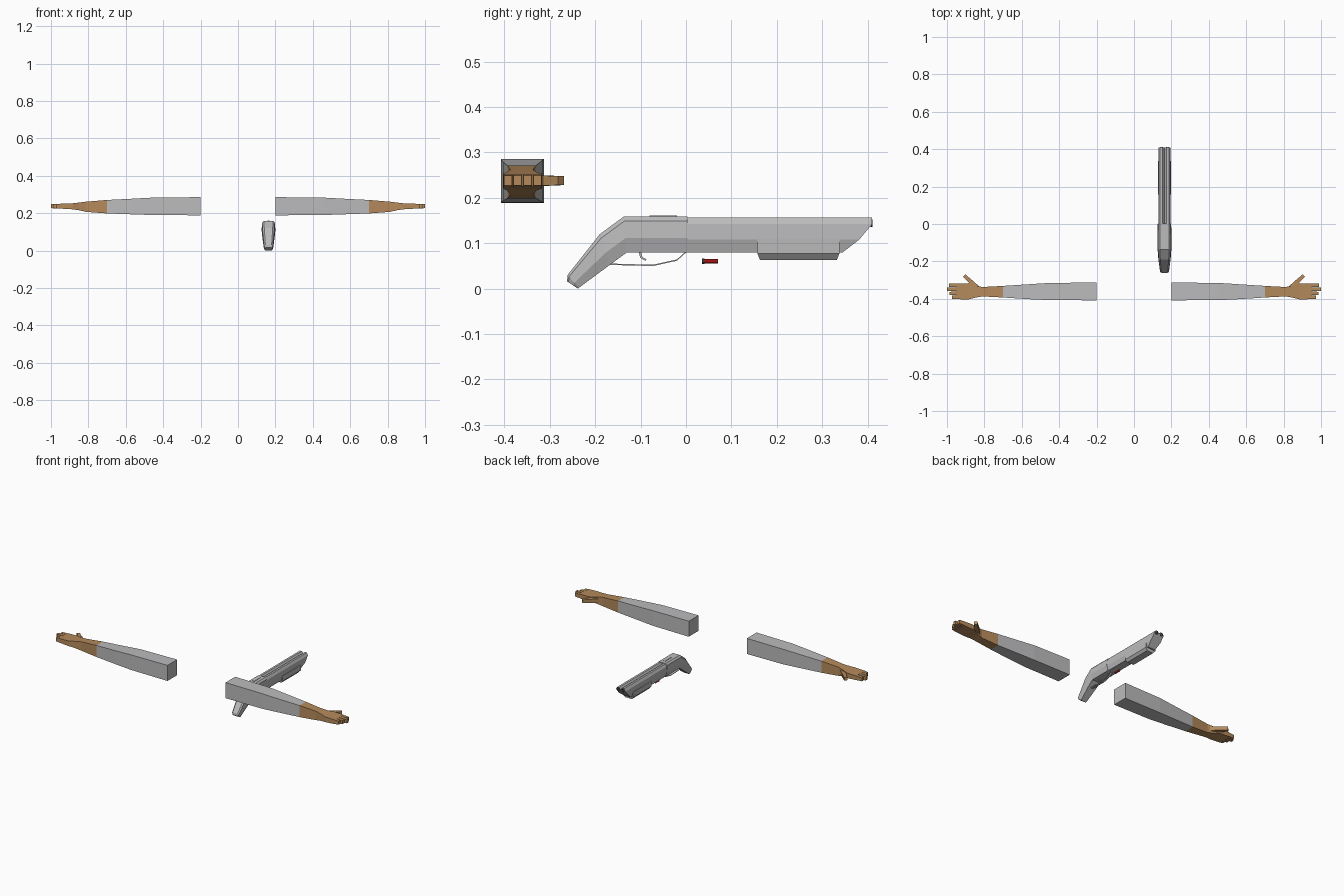
import bpy, bmesh, math
from mathutils import Vector

if "Cube" in bpy.data.objects:
    bpy.data.objects.remove(bpy.data.objects["Cube"])

GX = 0.163  # centre line of the gun


def mat(name, rgb):
    m = bpy.data.materials.new(name)
    m.diffuse_color = (*rgb, 1)
    m.use_nodes = True
    m.node_tree.nodes["Principled BSDF"].inputs["Base Color"].default_value = m.diffuse_color
    return m


grey = mat("grey", (0.5, 0.5, 0.51))
skin = mat("skin", (0.46, 0.255, 0.105))
red = mat("red", (0.65, 0.01, 0.01))
dark = mat("dark_grey", (0.06, 0.06, 0.065))


def loft(name, rings, material):
    """Skin a closed solid over equal-sized rings of points."""
    bm = bmesh.new()
    vs = [[bm.verts.new(p) for p in r] for r in rings]
    n = len(rings[0])
    for a, b in zip(vs, vs[1:]):
        for i in range(n):
            j = (i + 1) % n
            bm.faces.new((a[i], a[j], b[j], b[i]))
    bm.faces.new(vs[0])
    bm.faces.new(vs[-1])
    bmesh.ops.recalc_face_normals(bm, faces=bm.faces)
    me = bpy.data.meshes.new(name)
    bm.to_mesh(me)
    bm.free()
    me.materials.append(material)
    ob = bpy.data.objects.new(name, me)
    bpy.context.collection.objects.link(ob)
    return ob


def arm_rings(stations, side):
    """Rectangular rings along x from (x, y0, y1, z0, z1)."""
    return [[(side * x, y0, z0), (side * x, y1, z0), (side * x, y1, z1), (side * x, y0, z1)]
            for x, y0, y1, z0, z1 in stations]


def mirrored(half):
    """Full outline from half-profile (x, z) ordered top to bottom."""
    return half + [(-x, z) for x, z in reversed(half) if x > 0]


def bar(name, p, q, w, h, material, taper=1.0):
    """Rectangular bar from p to q."""
    p, q = Vector(p), Vector(q)
    d = (q - p).normalized()
    up = Vector((0, 0, 1)) if abs(d.z) < 0.9 else Vector((0, 1, 0))
    s = d.cross(up).normalized()
    u = s.cross(d)
    rings = [[c + s * (i * w * k / 2) + u * (j * h * k / 2)
              for i, j in ((-1, -1), (1, -1), (1, 1), (-1, 1))]
             for c, k in ((p, 1), (q, taper))]
    return loft(name, rings, material)


# Arms
sleeve = [(0.2, -0.408, -0.313, 0.189, 0.286), (0.45, -0.407, -0.315, 0.19, 0.284),
          (0.56, -0.402, -0.322, 0.194, 0.278), (0.7, -0.393, -0.331, 0.199, 0.271)]
hand = [(0.7, -0.393, -0.331, 0.199, 0.271), (0.81, -0.387, -0.337, 0.207, 0.262),
        (0.85, -0.394, -0.33, 0.216, 0.257), (0.885, -0.403, -0.317, 0.221, 0.253),
        (0.95, -0.402, -0.317, 0.225, 0.251)]
fingers = [(-0.392, 0.973), (-0.371, 0.986), (-0.349, 1.0), (-0.327, 0.988)]
for side, label in ((1, "right"), (-1, "left")):
    loft(label + "_sleeve", arm_rings(sleeve, side), grey)
    loft(label + "_hand", arm_rings(hand, side), skin)
    for i, (y, tip) in enumerate(fingers):
        bar(f"{label}_finger_{i + 1}", (side * 0.94, y, 0.238), (side * tip, y, 0.238),
            0.02, 0.026, skin, 0.85)
    bar(label + "_thumb_base", (side * 0.83, -0.352, 0.238), (side * 0.875, -0.308, 0.238),
        0.03, 0.026, skin, 0.85)
    bar(label + "_thumb", (side * 0.868, -0.314, 0.238), (side * 0.908, -0.275, 0.238),
        0.022, 0.023, skin, 0.85)

# Twin barrel block with a raked muzzle
profile = mirrored([(0, 0.144), (0.01, 0.157), (0.023, 0.157), (0.032, 0.142),
                    (0.033, 0.108), (0.025, 0.08)])


def muzzle_y(z):
    return 0.41 if z > 0.13 else 0.345 + (z - 0.08) * 1.3


loft("barrels", [[(GX + x, -0.005, z) for x, z in profile],
                 [(GX + x, muzzle_y(z), z) for x, z in profile]], grey)
# Bore plates on the muzzle
for s in (-1, 1):
    rings = [[(GX + s * 0.0165 + 0.008 * math.cos(a * math.pi / 4), y,
               0.144 + 0.008 * math.sin(a * math.pi / 4)) for a in range(8)]
             for y in (0.406, 0.411)]
    loft("bore", rings, dark)

# Receiver and bent grip: top edge, bottom edge, half width
stations = [((0.003, 0.159), (0.003, 0.08), 0.036), ((-0.137, 0.159), (-0.13, 0.08), 0.037),
            ((-0.19, 0.12), (-0.167, 0.053), 0.034), ((-0.261, 0.03), (-0.236, 0.002), 0.025),
            ((-0.262, 0.016), (-0.238, 0.0), 0.021)]
cut = mirrored([(0.66, 0), (0.92, 0.13), (1, 0.6), (0.76, 1)])
rings = []
for t, b, w in stations:
    t, b = Vector(t), Vector(b)
    rings.append([(GX + x * w, *t.lerp(b, k)) for x, k in cut])
loft("receiver_and_grip", rings, grey)

# Forend under the barrels
fore = mirrored([(0.035, 0.111), (0.034, 0.078), (0.022, 0.063)])
loft("forend", [[(GX + x, 0.157 + (0.006 if z < 0.07 else 0), z) for x, z in fore],
                [(GX + x, 0.338 - (0.006 if z < 0.07 else 0), z) for x, z in fore]], grey)

# Trigger guard, trigger and top lever
guard = [(-0.17, 0.054), (-0.12, 0.0525), (-0.072, 0.0515), (-0.02, 0.063), (0.0, 0.081)]
loft("trigger_guard", [[(GX + x, y, z + h) for x, h in
                        ((-0.007, -0.0015), (0.007, -0.0015), (0.007, 0.0015), (-0.007, 0.0015))]
                       for y, z in guard], grey)
bar("trigger_top", (GX, -0.102, 0.082), (GX, -0.098, 0.068), 0.006, 0.005, grey)
bar("trigger_tip", (GX, -0.099, 0.069), (GX, -0.088, 0.063), 0.006, 0.004, grey)
bar("top_lever", (GX, -0.08, 0.159), (GX, -0.02, 0.159), 0.012, 0.004, grey)

# Loose shell below the barrels
for name, y0, y1, r, m in (("shell_case", 0.04, 0.07, 0.0058, red),
                           ("shell_base", 0.035, 0.0405, 0.0064, dark)):
    loft(name, [[(GX + r * math.cos(a * math.pi / 4 + math.pi / 8), y,
                  0.0605 + r * math.sin(a * math.pi / 4 + math.pi / 8)) for a in range(8)]
                for y in (y0, y1)], m)
